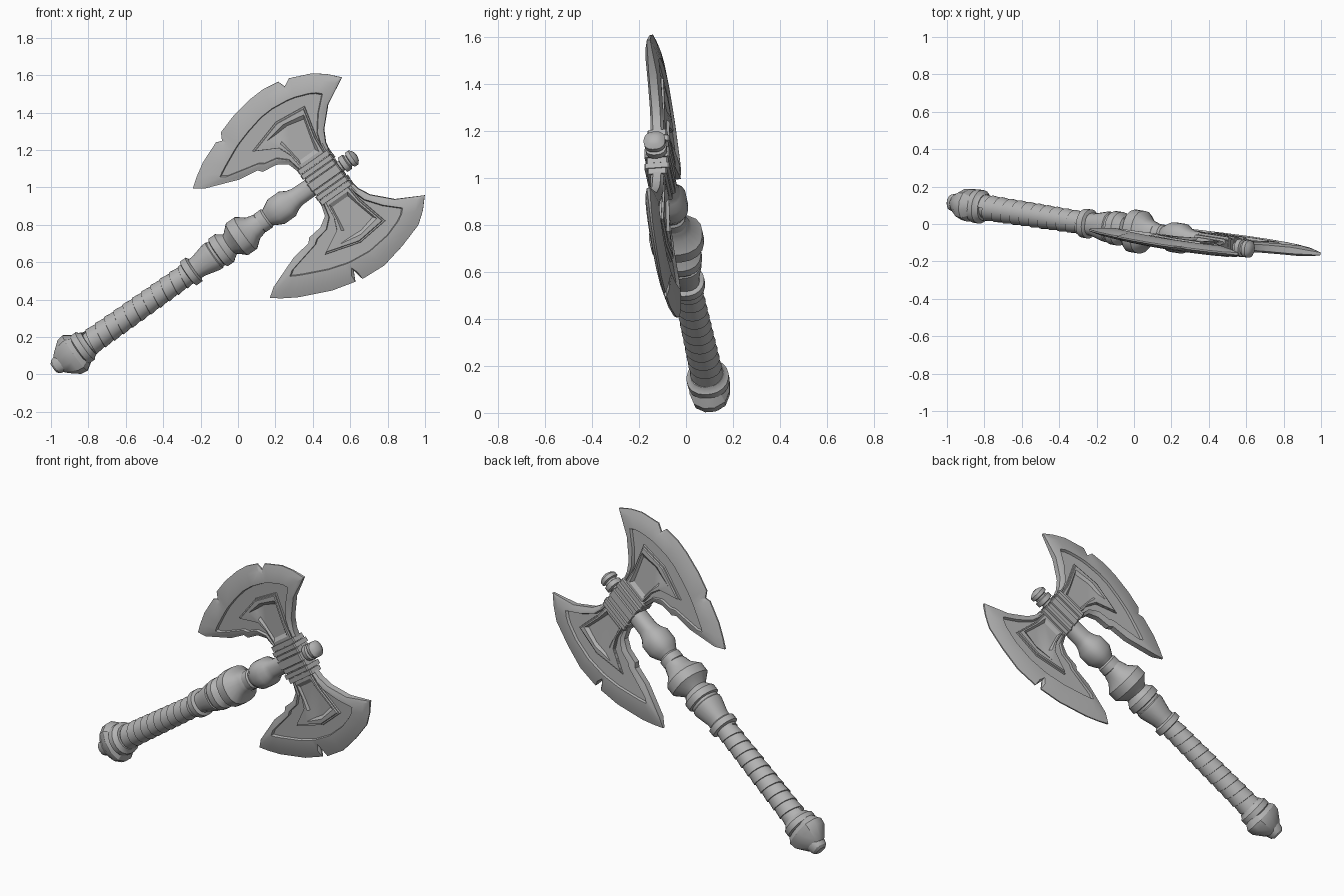
import bpy, bmesh, math
from mathutils import Vector

if "Cube" in bpy.data.objects:
    bpy.data.objects.remove(bpy.data.objects["Cube"])

# Axe frame: t runs up the handle, s across the blades, n through the thickness
ORIGIN = Vector((-0.985, 0.118, 0.034))
T = Vector((0.818, -0.129, 0.575))
S = Vector((-0.575, 0, 0.818))
N = S.cross(T).normalized()

steel = bpy.data.materials.new("plain_grey")
steel.diffuse_color = (0.45, 0.45, 0.45, 1)
steel.use_nodes = True
steel.node_tree.nodes["Principled BSDF"].inputs["Base Color"].default_value = steel.diffuse_color


def place(t, s, n):
    return ORIGIN + T * t + S * s + N * n


def finish(name, bm, angle=32):
    bmesh.ops.recalc_face_normals(bm, faces=bm.faces)
    me = bpy.data.meshes.new(name)
    bm.to_mesh(me)
    bm.free()
    ob = bpy.data.objects.new(name, me)
    me.materials.append(steel)
    bpy.context.collection.objects.link(ob)
    bpy.ops.object.select_all(action='DESELECT')
    ob.select_set(True)
    bpy.context.view_layer.objects.active = ob
    bpy.ops.object.shade_smooth_by_angle(angle=math.radians(angle))
    return ob


def bridge(bm, a, b):
    k = len(a)
    for i in range(k):
        j = (i + 1) % k
        bm.faces.new((a[i], a[j], b[j], b[i]))


def turned(name, profile, flat=1.0, sides=20, power=2.5):
    """Profile of (t, radius) swept round the handle with a rounded-square section."""
    bm = bmesh.new()
    rings = []
    for t, r in profile:
        ring = []
        for i in range(sides):
            a = 2 * math.pi * (i + 0.5) / sides
            c, d = math.cos(a), math.sin(a)
            q = r / (abs(c) ** power + abs(d) ** power) ** (1 / power)
            ring.append(bm.verts.new(place(t, q * c, q * d * flat)))
        rings.append(ring)
    for a, b in zip(rings, rings[1:]):
        bridge(bm, a, b)
    bm.faces.new(rings[0])
    bm.faces.new(rings[-1])
    return finish(name, bm)


def stepped(name, loops, side=1):
    """Two-faced plate: successive (points, height) loops from the rim to the middle."""
    bm = bmesh.new()
    outer, caps = [], []
    for sign in (1, -1):
        prev = None
        for pts, h in loops:
            hs = h if isinstance(h, list) else [h] * len(pts)
            ring = [bm.verts.new(place(t, s * side, sign * k)) for (t, s), k in zip(pts, hs)]
            if prev:
                bridge(bm, prev, ring)
            else:
                outer.append(ring)
            prev = ring
        caps.append(bm.faces.new(prev))
    bridge(bm, *outer)
    bmesh.ops.triangulate(bm, faces=caps)
    return finish(name, bm, 28)


def toward(pts, k):
    cx = sum(p[0] for p in pts) / len(pts)
    cy = sum(p[1] for p in pts) / len(pts)
    return [(x + (cx - x) * k, y + (cy - y) * k) for x, y in pts]


# Pommel, its end cap and collar
turned("pommel_cap", [(0, .028), (.012, .042), (.04, .05), (.06, .05)], 1.0)
turned("pommel", [(.035, .052), (.05, .068), (.105, .112), (.14, .117), (.165, .1), (.19, .082)], .75, 12)
turned("pommel_collar", [(.165, .08), (.172, .09), (.205, .09), (.215, .078), (.23, .07)], 1, 20, 2.2)

# Handle core and spiral wrapped grip
turned("handle_core", [(.15, .058), (.95, .055), (1.75, .042)], 1, 16, 2)
bm = bmesh.new()
SEG, TURNS, PITCH = 24, 11, .06
low, high = [], []
for i in range(SEG * TURNS + 1):
    a = 2 * math.pi * i / SEG
    t = .2 + PITCH * i / SEG
    r = .071 - .008 * i / (SEG * TURNS)
    for lst, dt, q in ((low, 0, r), (high, PITCH * .97, r - .007)):
        lst.append(bm.verts.new(place(min(t + dt, .9), q * math.cos(a), q * math.sin(a))))
for i in range(SEG * TURNS):
    bm.faces.new((low[i], low[i + 1], high[i + 1], high[i]))
    if i + SEG + 1 < len(low):
        bm.faces.new((high[i], high[i + 1], low[i + SEG + 1], low[i + SEG]))
finish("wrapped_grip", bm)

# Collars and swellings of the shaft
turned("grip_ring", [(.875, .06), (.88, .078), (.915, .078), (.925, .062)], 1, 20, 2.2)
turned("lower_flare", [(.92, .06), (.95, .062), (1.03, .082), (1.05, .082), (1.055, .077), (1.07, .077),
                       (1.075, .09), (1.115, .09), (1.13, .078), (1.165, .055)], 1)
turned("large_collar", [(1.13, .052), (1.16, .068), (1.2, .104), (1.255, .104), (1.3, .068),
                        (1.33, .06), (1.36, .05)], 1.1)
turned("neck_ring", [(1.34, .05), (1.35, .058), (1.39, .058), (1.4, .05)], 1)
turned("upper_swelling", [(1.4, .05), (1.42, .062), (1.455, .08), (1.525, .08), (1.56, .06),
                          (1.59, .052), (1.7, .05)], 1)

# Top finial
turned("finial", [(1.84, .03), (1.885, .03), (1.89, .046), (1.917, .046), (1.922, .034), (1.932, .034),
                  (1.937, .046), (1.958, .046), (1.972, .03), (1.978, .014)], 1)

# Head block made of straps running along the handle
for i, (s, half, thick, reach) in enumerate([(0, .024, .054, .098), (.04, .013, .047, .095), (-.04, .013, .047, .095),
                                             (.07, .013, .054, .1), (-.07, .013, .054, .1),
                                             (.1, .014, .042, .1), (-.1, .014, .042, .1), (0, .1, .038, .09)]):
    box = [(1.775 - reach, s - half), (1.775 + reach, s - half), (1.775 + reach, s + half), (1.775 - reach, s + half)]
    stepped("head_strap_%d" % i, [(box, thick - .006), (toward(box, .06), thick)])

# Blades: (outer t, s, rim t, s)
back = [(1.872, .09, 1.86, .09), (1.884, .15, 1.868, .15), (1.916, .213, 1.888, .213), (2.011, .31, 1.955, .3),
        (2.154, .385, 2.035, .375)]
front = [(1.161, .358, 1.305, .325), (1.214, .321, 1.335, .305), (1.395, .253, 1.42, .285), (1.5, .238, 1.52, .262),
         (1.52, .215, 1.545, .243), (1.6, .205, 1.62, .228), (1.655, .17, 1.672, .18), (1.68, .09, 1.693, .09)]
upper_arc = [(2.1, .445, 2.01, .4), (2.036, .495, 1.975, .42), (1.92, .544, 1.9, .448), (1.876, .522, 1.875, .454),
             (1.862, .562, 1.85, .459), (1.77, .576, 1.76, .469), (1.684, .572, 1.68, .465), (1.56, .55, 1.58, .442),
             (1.456, .517, 1.5, .418), (1.435, .476, 1.48, .41), (1.403, .488, 1.455, .4), (1.285, .441, 1.37, .36),
             (1.21, .395, 1.33, .34)]
lower_arc = [(2.1, .445, 2.01, .4), (2.036, .495, 1.975, .42), (1.9, .538, 1.88, .452), (1.76, .568, 1.75, .467),
             (1.625, .56, 1.63, .455), (1.612, .495, 1.615, .452), (1.585, .55, 1.595, .447),
             (1.456, .517, 1.5, .418), (1.285, .441, 1.37, .36), (1.21, .395, 1.33, .34)]
plate = [(1.533, .338), (1.73, .395), (1.906, .376), (1.862, .2), (1.855, .09), (1.70, .09), (1.69, .2), (1.66, .27)]
recess = [(1.69, .338), (1.77, .342), (1.862, .32), (1.835, .22), (1.818, .152), (1.715, .152), (1.705, .23), (1.696, .29)]
frame = [((a + 2 * c) / 3, (b + 2 * d) / 3) for (a, b), (c, d) in zip(plate, recess)]

for label, side, arc in (("upper", 1, upper_arc), ("lower", -1, lower_arc)):
    rows = back + arc + front
    edge = [r[:2] for r in rows]
    rim = [r[2:] for r in rows]
    mid = [(a + (c - a) * .4, b + (d - b) * .4) for a, b, c, d in rows]
    thin = [.017] * 4 + [.007] + [.004] * len(arc) + [.006] + [.017] * 7
    stepped(label + "_blade", [(edge, thin), (mid, [max(.018, h + .003) for h in thin]), (rim, .028),
                               (toward(rim, .035), .028), (toward(rim, .06), .013)], side)
    # Raised plate with a sunk wedge in the middle of the blade
    stepped(label + "_blade_plate", [(plate, .008), (toward(plate, .02), .022), (toward(plate, .07), .022),
                                     (toward(plate, .09), .03), (frame, .031), (recess, .018)], side)
